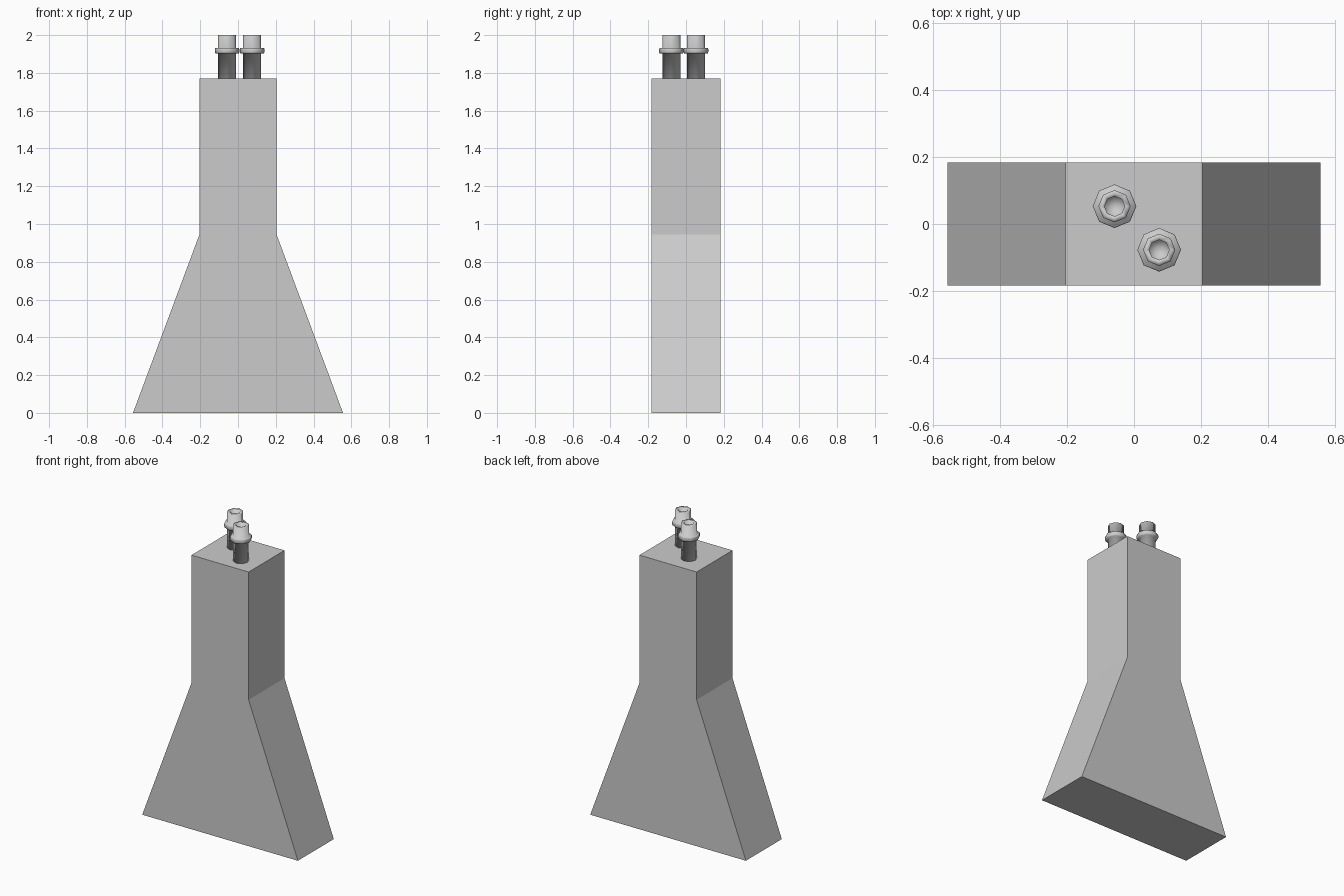
import bpy, bmesh, math

if "Cube" in bpy.data.objects:
    bpy.data.objects.remove(bpy.data.objects["Cube"])

grey = bpy.data.materials.new("light_grey")
grey.diffuse_color = (0.6, 0.6, 0.6, 1)
grey.use_nodes = True
grey.node_tree.nodes["Principled BSDF"].inputs["Base Color"].default_value = grey.diffuse_color


def add_object(name, bm):
    bmesh.ops.recalc_face_normals(bm, faces=bm.faces)
    mesh = bpy.data.meshes.new(name)
    bm.to_mesh(mesh)
    bm.free()
    mesh.materials.append(grey)
    obj = bpy.data.objects.new(name, mesh)
    bpy.context.collection.objects.link(obj)
    return obj


# Tower body: flared base and straight neck, extruded front to back
half = [(0.556, 0), (0.204, 0.945), (0.204, 1.77)]
outline = half + [(-x, z) for x, z in reversed(half)]
bm = bmesh.new()
face = bm.faces.new([bm.verts.new((x, -0.183, z)) for x, z in outline])
ext = bmesh.ops.extrude_face_region(bm, geom=[face])
verts = [g for g in ext["geom"] if isinstance(g, bmesh.types.BMVert)]
bmesh.ops.translate(bm, verts=verts, vec=(0, 0.366, 0))
add_object("tower_body", bm)


# Chimney pots: eight-sided turned profile with a collar and a hollow top
profile = [(0.048, 1.77), (0.048, 1.903), (0.062, 1.903), (0.065, 1.91),
           (0.065, 1.926), (0.062, 1.933), (0.048, 1.933), (0.048, 2.0),
           (0.03, 2.0), (0.03, 1.95)]
SIDES = 8


def chimney(name, cx, cy):
    bm = bmesh.new()
    rings = []
    for r, z in profile:
        angles = [2 * math.pi * i / SIDES for i in range(SIDES)]
        rings.append([bm.verts.new((cx + r * math.cos(a), cy + r * math.sin(a), z))
                      for a in angles])
    for low, high in zip(rings, rings[1:]):
        for i in range(SIDES):
            j = (i + 1) % SIDES
            bm.faces.new((low[i], low[j], high[j], high[i]))
    bm.faces.new(rings[0])
    # hollow floor
    centre = bm.verts.new((cx, cy, profile[-1][1]))
    for i in range(SIDES):
        bm.faces.new((rings[-1][i], rings[-1][(i + 1) % SIDES], centre))
    for f in bm.faces:
        f.smooth = True
    add_object(name, bm)


chimney("chimney_back_left", -0.058, 0.053)
chimney("chimney_front_right", 0.075, -0.077)
